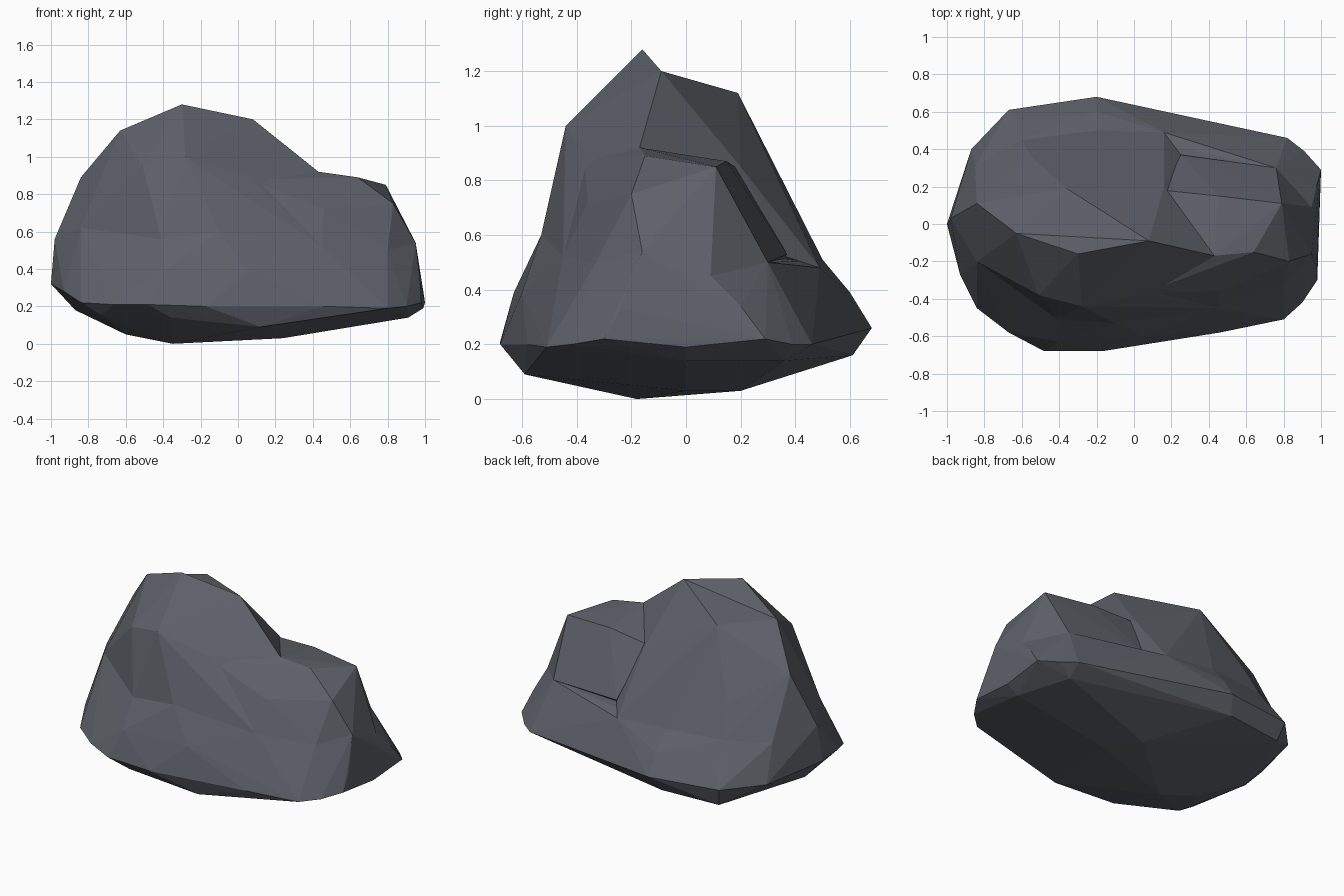
import bpy, bmesh

if "Cube" in bpy.data.objects:
    bpy.data.objects.remove(bpy.data.objects["Cube"])

# One flat slate grey for the whole boulder
slate = bpy.data.materials.new("slate_grey")
slate.diffuse_color = (0.11, 0.12, 0.14, 1)
slate.use_nodes = True
slate.node_tree.nodes["Principled BSDF"].inputs["Base Color"].default_value = slate.diffuse_color


def hull(name, points):
    """Chiselled convex block wrapped around a few corner points."""
    bm = bmesh.new()
    for p in points:
        bm.verts.new(p)
    bmesh.ops.convex_hull(bm, input=bm.verts[:])
    loose = [v for v in bm.verts if not v.link_faces]
    bmesh.ops.delete(bm, geom=loose, context='VERTS')
    bmesh.ops.recalc_face_normals(bm, faces=bm.faces[:])
    me = bpy.data.meshes.new(name)
    bm.to_mesh(me)
    bm.free()
    me.materials.append(slate)
    ob = bpy.data.objects.new(name, me)
    bpy.context.collection.objects.link(ob)
    return ob


def add_block(target, other):
    """Fuse a block into the boulder and discard the helper."""
    m = target.modifiers.new("fuse", 'BOOLEAN')
    m.operation, m.object, m.solver = 'UNION', other, 'EXACT'
    bpy.context.view_layer.objects.active = target
    bpy.ops.object.modifier_apply(modifier=m.name)
    bpy.data.objects.remove(other)


# Widest outline, just above the ground
rim = [(-1, 0, .32), (-.93, -.27, .28), (-.84, -.45, .22), (-.67, -.58, .21),
       (-.48, -.68, .21), (-.17, -.68, .20), (.46, -.58, .20), (.80, -.51, .19),
       (.90, -.42, .20), (.98, -.30, .22), (.99, 0, .19), (1, .29, .22),
       (.91, .39, .20), (.82, .46, .20), (-.20, .68, .26), (-.67, .61, .27),
       (-.87, .40, .28)]

# Shallow belly underneath
keel = [(-.35, -.18, 0), (.24, 0, .03), (.10, .20, .03), (-.60, -.10, .05),
        (.12, -.59, .09), (-.36, -.62, .14), (-.73, -.45, .15), (-.87, 0, .18),
        (.91, 0, .14), (.80, .36, .14), (-.25, .61, .16), (-.64, .57, .15)]

# Sloping skirt above the rim
skirt = [(-.40, -.63, .39), (.05, -.60, .39), (.975, -.24, .33), (.975, .20, .34),
         (-.20, .60, .39), (-.60, .55, .38)]

# Waist where the upper blocks sit on the base
waist_left = [(-.98, .03, .56), (-.84, -.20, .62), (-.41, -.51, .56),
              (-.10, -.53, .60), (-.20, .50, .51), (-.60, .45, .52),
              (-.85, .31, .52)]
waist_right = [(.45, -.45, .52), (.80, -.33, .50), (.95, -.16, .54),
               (.95, .09, .45), (.76, .30, .50)]
ledge = [(.16, .49, .48)]

# Tall hump on the left
hump = [(-.84, .11, .89), (-.63, -.05, 1.14), (.08, -.09, 1.20), (-.36, .19, 1.12),
        (-.28, -.44, 1.00), (-.51, -.38, .95), (.05, -.37, .90), (-.10, .35, .77),
        (-.55, .36, .72), (.43, -.17, .92), (.45, -.45, .52), (.16, .20, .85),
        (.25, .37, .52), (-.20, 0, .20)]

# Thin crest that carries the summit
crest = [(-.30, -.16, 1.28), (-.63, -.05, 1.14), (.08, -.09, 1.20),
         (-.28, -.44, 1.00), (-.51, -.38, .95), (.05, -.37, .90), (-.28, -.10, .70)]

# Lower shoulder on the right
shoulder = [(.43, -.17, .92), (.64, -.15, .89), (.79, .11, .85), (.83, -.20, .75),
            (.46, -.36, .72), (.45, .15, .87), (.25, .37, .53), (.05, -.37, .88),
            (.16, .18, .85), (.50, 0, .20)]

boulder = hull("boulder", rim + keel + skirt + waist_left + waist_right + ledge)
add_block(boulder, hull("hump_block", waist_left + ledge + hump))
add_block(boulder, hull("crest_block", crest))
add_block(boulder, hull("shoulder_block", waist_right + shoulder))

# Flat chiselled facets in one colour
for f in boulder.data.polygons:
    f.use_smooth = False
    f.material_index = 0
